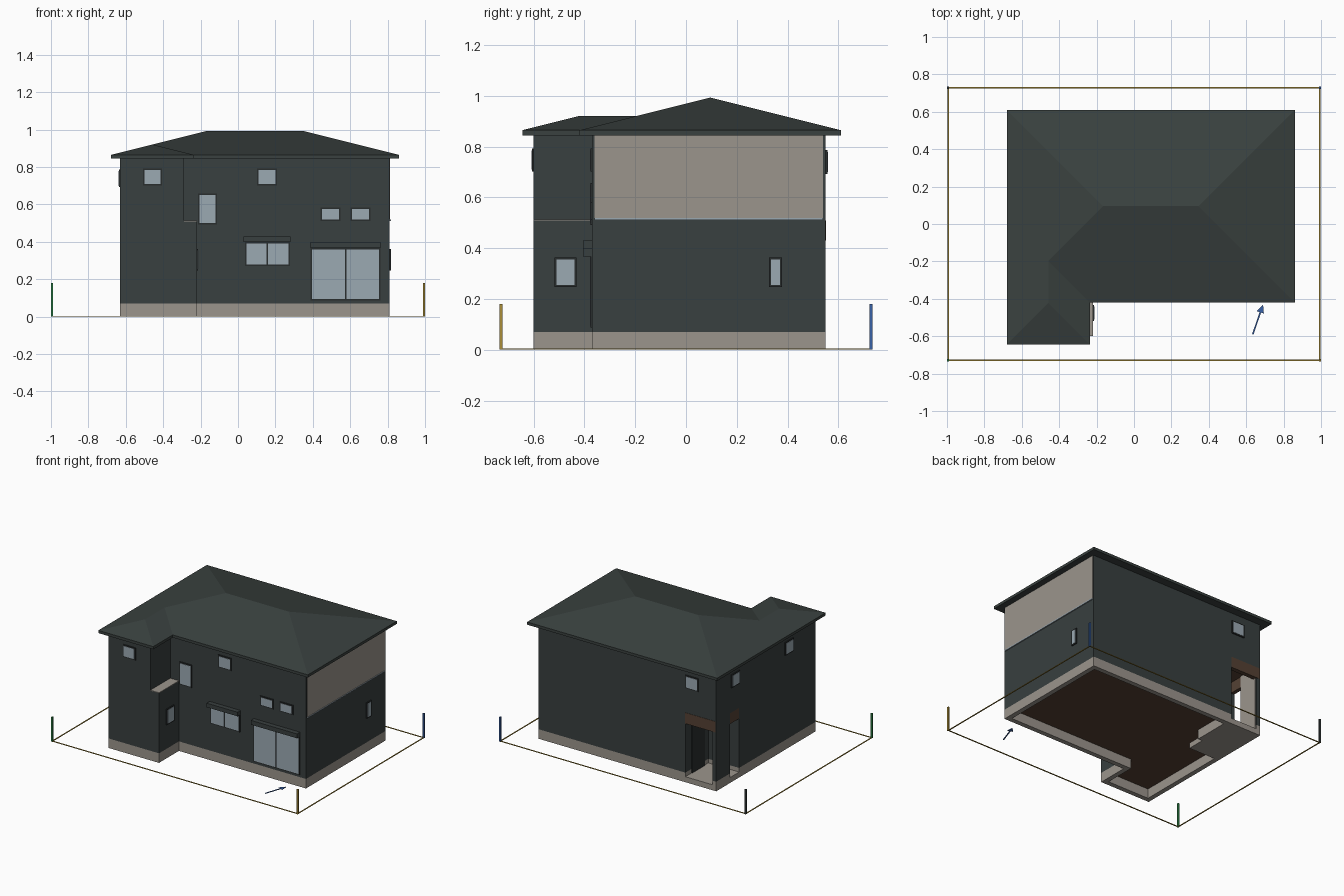
import bpy, bmesh, math
from mathutils import Vector

cube = bpy.data.objects.get("Cube")
if cube:
    bpy.data.objects.remove(cube, do_unlink=True)


def material(name, r, g, b):
    m = bpy.data.materials.new(name)
    m.use_nodes = True
    m.diffuse_color = (r, g, b, 1)
    bsdf = m.node_tree.nodes["Principled BSDF"]
    bsdf.inputs["Base Color"].default_value = (r, g, b, 1)
    bsdf.inputs["Roughness"].default_value = 0.8
    return m


WALL = material("charcoal wall", .04, .05, .05)
ROOF = material("slate roof", .042, .053, .05)
STONE = material("warm grey", .33, .30, .265)
GLASS = material("pale glass", .33, .40, .45)
FRAME = material("dark frame", .022, .026, .027)
BROWN = material("brown timber", .09, .053, .034)
GOLD = material("gold", .40, .27, .04)
GREEN = material("green", .03, .27, .07)
BLUE = material("blue", .04, .12, .38)


def finish(name, bm, *mats):
    mesh = bpy.data.meshes.new(name)
    bm.normal_update()
    bm.to_mesh(mesh)
    bm.free()
    ob = bpy.data.objects.new(name, mesh)
    bpy.context.collection.objects.link(ob)
    for m in mats:
        mesh.materials.append(m)
    return ob


def box(name, x, y, z, mat):
    bm = bmesh.new()
    bmesh.ops.create_cube(bm, size=1)
    for v in bm.verts:
        v.co = [(r[0] + r[1]) / 2 + c * (r[1] - r[0]) for r, c in zip((x, y, z), v.co)]
    return finish(name, bm, mat)


def prism(name, outline, z0, z1, mat, under=None):
    """Extrude a counter-clockwise outline; the underside may differ in colour."""
    bm = bmesh.new()
    face = bm.faces.new([bm.verts.new((x, y, z0)) for x, y in outline])
    top = bmesh.ops.extrude_face_region(bm, geom=[face], use_keep_orig=True)["geom"]
    for v in top:
        if isinstance(v, bmesh.types.BMVert):
            v.co.z = z1
    bmesh.ops.recalc_face_normals(bm, faces=bm.faces)
    bm.normal_update()
    if under:
        for f in bm.faces:
            f.material_index = int(f.normal.z < -0.9)
    return finish(name, bm, mat, under or mat)


# House extents
L, R, FRONT, WING, BACK = -.63, .81, -.37, -.60, .55
WING_LOW, WING_UP = -.22, -.29
PORCH_X, PORCH_Y = -.38, .285
SILL, EAVE = .51, .85

low = [(L, WING), (WING_LOW, WING), (WING_LOW, FRONT), (R, FRONT), (R, BACK),
       (PORCH_X, BACK), (PORCH_X, PORCH_Y), (L, PORCH_Y)]
up = [(L, WING), (WING_UP, WING), (WING_UP, FRONT), (R, FRONT), (R, BACK), (L, BACK)]
prism("ground_floor_walls", low, .07, SILL, WALL, BROWN)
prism("upper_floor_walls", up, SILL, EAVE, WALL, BROWN)

# Hollow foundation ring
bm = bmesh.new()
rings = [[bm.verts.new((x, y, z)) for x, y in low] for z in (0, .07)]
for i in range(len(low)):
    j = (i + 1) % len(low)
    bm.faces.new((rings[0][i], rings[0][j], rings[1][j], rings[1][i]))
ring = finish("foundation", bm, STONE)
mod = ring.modifiers.new("thickness", 'SOLIDIFY')
mod.thickness, mod.offset, mod.use_even_offset = .035, -1, True

# Corner porch
box("porch_slab", (L, PORCH_X), (.12, BACK), (0, .04), STONE)
box("porch_side_foundation", (L, L + .03), (.39, BACK), (0, .07), STONE)
box("porch_side_wall", (L, L + .03), (.39, BACK), (.07, SILL), WALL)
box("porch_side_lining", (L + .03, L + .035), (.39, BACK - .01), (.04, SILL), STONE)
box("porch_back_beam", (L + .005, PORCH_X), (BACK - .03, BACK + .002), (.43, SILL), BROWN)
box("porch_side_beam", (L + .002, L + .03), (PORCH_Y, .39), (.43, SILL), BROWN)
box("porch_door", (PORCH_X - .005, PORCH_X), (.33, .48), (.04, .4), FRAME)

# Ledge over the wider ground floor of the wing, and the pale gable-side panel
box("wing_ledge", (WING_UP, WING_LOW), (WING, FRONT), (SILL, SILL + .004), STONE)
box("side_panel", (R, R + .004), (FRONT + .01, BACK - .01), (.52, EAVE), STONE)
box("panel_sill", (R, R + .008), (FRONT + .01, BACK - .01), (.512, .52), GLASS)

# Hipped roof over the L-shaped plan
x0, x1, xw = -.68, .86, -.235
y0, y1, yw = -.42, .61, -.645
half, wing_half = (y1 - y0) / 2, (xw - x0) / 2
base, edge, pitch = .845, .865, .25
eaves = [(x0, yw), (xw, yw), (xw, y0), (x1, y0), (x1, y1), (x0, y1)]
bm = bmesh.new()
lo = [bm.verts.new((x, y, base)) for x, y in eaves]
a, b, c, d, e, f = hi = [bm.verts.new((x, y, edge)) for x, y in eaves]
ridge_z, wing_z = edge + half * pitch, edge + wing_half * pitch
r1 = bm.verts.new((x0 + half, y0 + half, ridge_z))
r2 = bm.verts.new((x1 - half, y0 + half, ridge_z))
w1 = bm.verts.new((x0 + wing_half, yw + wing_half, wing_z))
w2 = bm.verts.new((x0 + wing_half, y0 + wing_half, wing_z))
for loop in ((a, w1, w2, r1, f), (a, b, w1), (b, c, w2, w1), (c, d, r2, r1, w2),
             (d, e, r2), (e, f, r1, r2), lo[::-1]):
    bm.faces.new(loop)
for i in range(6):
    j = (i + 1) % 6
    bm.faces.new((lo[i], lo[j], hi[j], hi[i]))
bmesh.ops.recalc_face_normals(bm, faces=bm.faces)
finish("hip_roof", bm, ROOF)


def window(name, axis, wall, out, u, z, panes=1):
    """Frame plate with glass panes on the wall plane; out is the facing sign."""
    def plate(part, u, z, depth, mat):
        span = sorted((wall, wall + out * depth))
        xy = (span, u) if axis == 'x' else (u, span)
        box(f"{name}_{part}", *xy, z, mat)
    m = .008
    plate("frame", (u[0] - m, u[1] + m), (z[0] - m, z[1] + m), .007, FRAME)
    w = (u[1] - u[0] + m) / panes
    for i in range(panes):
        s = u[0] + i * w
        plate(f"glass_{i + 1}", (s, s + w - m), z, .009, GLASS)


# Front windows
high, slit, mid = (.71, .785), (.52, .575), (.255, .355)
window("wing_window", 'y', WING, -1, (-.5, -.415), high)
window("stair_window", 'y', FRONT, -1, (-.205, -.12), (.50, .65))
window("upper_window", 'y', FRONT, -1, (.11, .20), high)
window("slit_window_a", 'y', FRONT, -1, (.45, .54), slit)
window("slit_window_b", 'y', FRONT, -1, (.61, .70), slit)
window("kitchen_window", 'y', FRONT, -1, (.045, .27), (.28, .39), 2)
window("patio_door", 'y', FRONT, -1, (.395, .755), (.095, .36), 2)
# Side and back windows
window("wing_side_window", 'x', WING_LOW, 1, (-.51, -.44), mid)
window("right_slot_window", 'x', R, 1, (.335, .37), mid)
window("left_window_a", 'x', L, -1, (.29, .37), (.70, .78))
window("left_window_b", 'x', L, -1, (-.33, -.25), (.70, .78))
window("back_window", 'y', BACK, 1, (-.48, -.39), (.70, .78))

# Roller shutter boxes
for name, x, z in (("kitchen", (.03, .28), (.40, .43)), ("patio", (.388, .762), (.368, .40))):
    box(f"{name}_shutter_box", x, (FRONT - .035, FRONT), z, WALL)

# Plot boundary with coloured corner posts
X, Y, t = 1, .735, .012
for name, sx, sy, mat in (("green", -1, -1, GREEN), ("gold", 1, -1, GOLD),
                          ("blue", 1, 1, BLUE), ("dark", -1, 1, WALL)):
    box(f"{name}_corner_post", sorted((sx * X, sx * (X - t))),
        sorted((sy * Y, sy * (Y - t))), (0, .18), mat)
for s, end in ((-1, "front"), (1, "back")):
    box(f"{end}_boundary", (-X, X), sorted((s * (Y - .002), s * (Y - .01))), (0, .004), GOLD)
for s, end in ((-1, "left"), (1, "right")):
    box(f"{end}_boundary", sorted((s * (X - .002), s * (X - .01))), (-Y, Y), (0, .004), GOLD)

# Flat ground arrow pointing to the house
tail, tip = Vector((.635, -.59)), Vector((.69, -.43))
way = (tip - tail).normalized()
side = Vector((way.y, -way.x))
neck = tip - way * .045
arrow = [tail - side * .004, tail + side * .004, neck + side * .004, neck + side * .02,
         tip, neck - side * .02, neck - side * .004]
prism("entry_arrow", [tuple(p) for p in arrow], 0, .004, BLUE)
